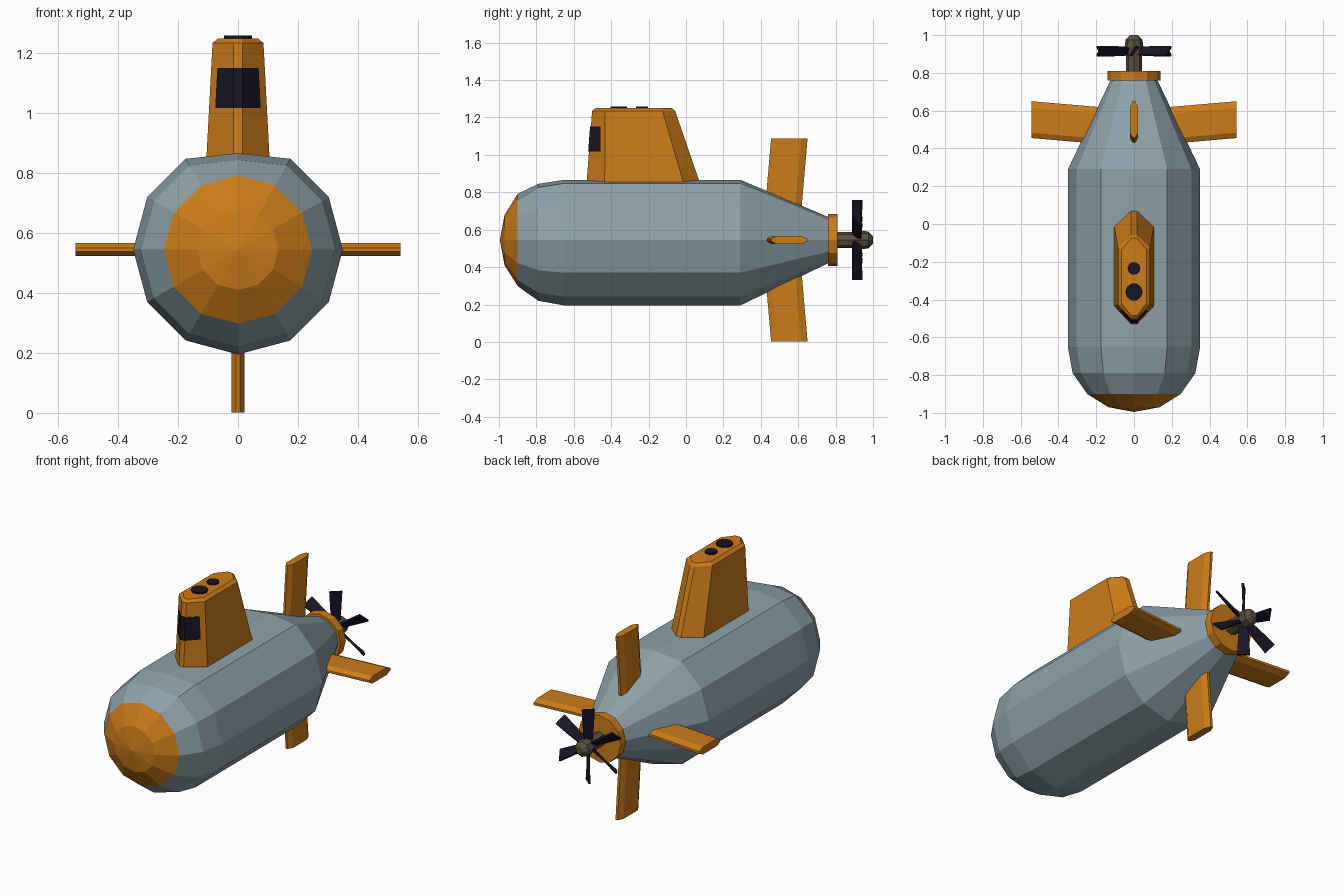
import bpy, bmesh
from math import sin, cos, pi, radians
from mathutils import Vector, Matrix

if "Cube" in bpy.data.objects:
    bpy.data.objects.remove(bpy.data.objects["Cube"])

CZ = 0.545  # height of the hull axis


def material(name, rgb):
    m = bpy.data.materials.new(name)
    m.diffuse_color = (*rgb, 1)
    m.use_nodes = True
    m.node_tree.nodes["Principled BSDF"].inputs["Base Color"].default_value = m.diffuse_color
    return m


HULL = material("hull_grey", (0.27, 0.36, 0.40))
ORANGE = material("orange", (0.60, 0.20, 0.01))
DARK = material("dark", (0.010, 0.007, 0.018))
BRASS = material("brass", (0.10, 0.08, 0.05))


def loft(name, rings, mat, matrix=Matrix()):
    """Skin equal-length rings of points and cap both ends."""
    bm = bmesh.new()
    loops = [[bm.verts.new(matrix @ Vector(p)) for p in r] for r in rings]
    n = len(loops[0])
    for a, b in zip(loops, loops[1:]):
        for i in range(n):
            j = (i + 1) % n
            bm.faces.new((a[i], a[j], b[j], b[i]))
    bm.faces.new(loops[0])
    bm.faces.new(loops[-1])
    bmesh.ops.remove_doubles(bm, verts=bm.verts, dist=0.0005)
    bmesh.ops.recalc_face_normals(bm, faces=bm.faces)
    me = bpy.data.meshes.new(name)
    bm.to_mesh(me)
    bm.free()
    me.materials.append(mat)
    ob = bpy.data.objects.new(name, me)
    bpy.context.collection.objects.link(ob)
    return ob


def ring(y, r, top=9.0, n=12):
    """Circle around the hull axis, its upper points held below top."""
    return [(r * cos(2 * pi * i / n), y, min(CZ + r * sin(2 * pi * i / n), top))
            for i in range(n)]


# Hull with slightly flattened deck, and orange nose
loft("hull", [ring(-0.90, 0.247), ring(-0.79, 0.325, 0.845), ring(-0.65, 0.35, 0.867),
              ring(0.29, 0.35, 0.867), ring(0.78, 0.115)], HULL)
loft("nose_cap", [ring(-0.995, 0.0002), ring(-0.97, 0.135), ring(-0.90, 0.247)], ORANGE)

# Tail collar and propeller hub
loft("tail_collar", [ring(0.76, 0.14), ring(0.81, 0.14)], ORANGE)
loft("propeller_hub", [ring(0.80, 0.042, n=8), ring(0.92, 0.042, n=8), ring(0.935, 0.05, n=8),
                       ring(0.975, 0.045, n=8), ring(1.0, 0.02, n=8)], BRASS)

# Six pitched propeller blades
for k in range(6):
    spin = Matrix.Translation((0, 0.915, CZ)) @ Matrix.Rotation(k * pi / 3, 4, 'Y')
    rings = []
    for r, chord, pitch in ((0.02, 0.045, 60), (0.12, 0.06, 50), (0.213, 0.07, 42)):
        u = Vector((cos(radians(pitch)), sin(radians(pitch)), 0)) * chord / 2
        v = Vector((-sin(radians(pitch)), cos(radians(pitch)), 0)) * 0.006
        rings.append([s * u + t * v + Vector((0, 0, r))
                      for s, t in ((-1, -1), (1, -1), (1, 1), (-1, 1))])
    loft(f"propeller_blade_{k + 1}", rings, DARK, spin)


# Four tail fins with bevelled edges
def fin_section(y0, y1, z, t=0.022):
    return [(-0.006, y0, z), (0.006, y0, z), (t, y0 + 0.028, z), (t, y1 - 0.035, z),
            (0.007, y1, z), (-0.007, y1, z), (-t, y1 - 0.035, z), (-t, y0 + 0.028, z)]


for k, name in enumerate(("top_fin", "right_fin", "bottom_fin", "left_fin")):
    place = Matrix.Translation((0, 0, CZ)) @ Matrix.Rotation(k * pi / 2, 4, 'Y')
    loft(name, [fin_section(0.415, 0.61, 0.08), fin_section(0.455, 0.65, 0.543)], ORANGE, place)


# Sail tower with raked back and chamfered roof
def sail_section(z, w, front, fs, bs, back, e=0.015):
    return [(-e, front, z), (e, front, z), (w, fs, z), (w, bs, z),
            (e, back, z), (-e, back, z), (-w, bs, z), (-w, fs, z)]


loft("sail", [sail_section(0.82, 0.107, -0.534, -0.435, -0.005, 0.085),
              sail_section(1.235, 0.085, -0.502, -0.432, -0.125, -0.058),
              sail_section(1.25, 0.066, -0.485, -0.42, -0.135, -0.075)], ORANGE)

# Wraparound window on the sail front
loft("sail_window", [[(-0.015, f, z), (0.015, f, z), (w, s, z), (-w, s, z)]
                     for z, w, f, s in ((1.018, 0.076, -0.523, -0.457),
                                        (1.152, 0.069, -0.513, -0.457))], DARK)

# Roof hatches
for name, y, r in (("front_hatch", -0.36, 0.046), ("rear_hatch", -0.235, 0.034)):
    loft(name, [[(r * cos(i * pi / 5), y + r * sin(i * pi / 5), z) for i in range(10)]
                for z in (1.24, 1.26)], DARK)
